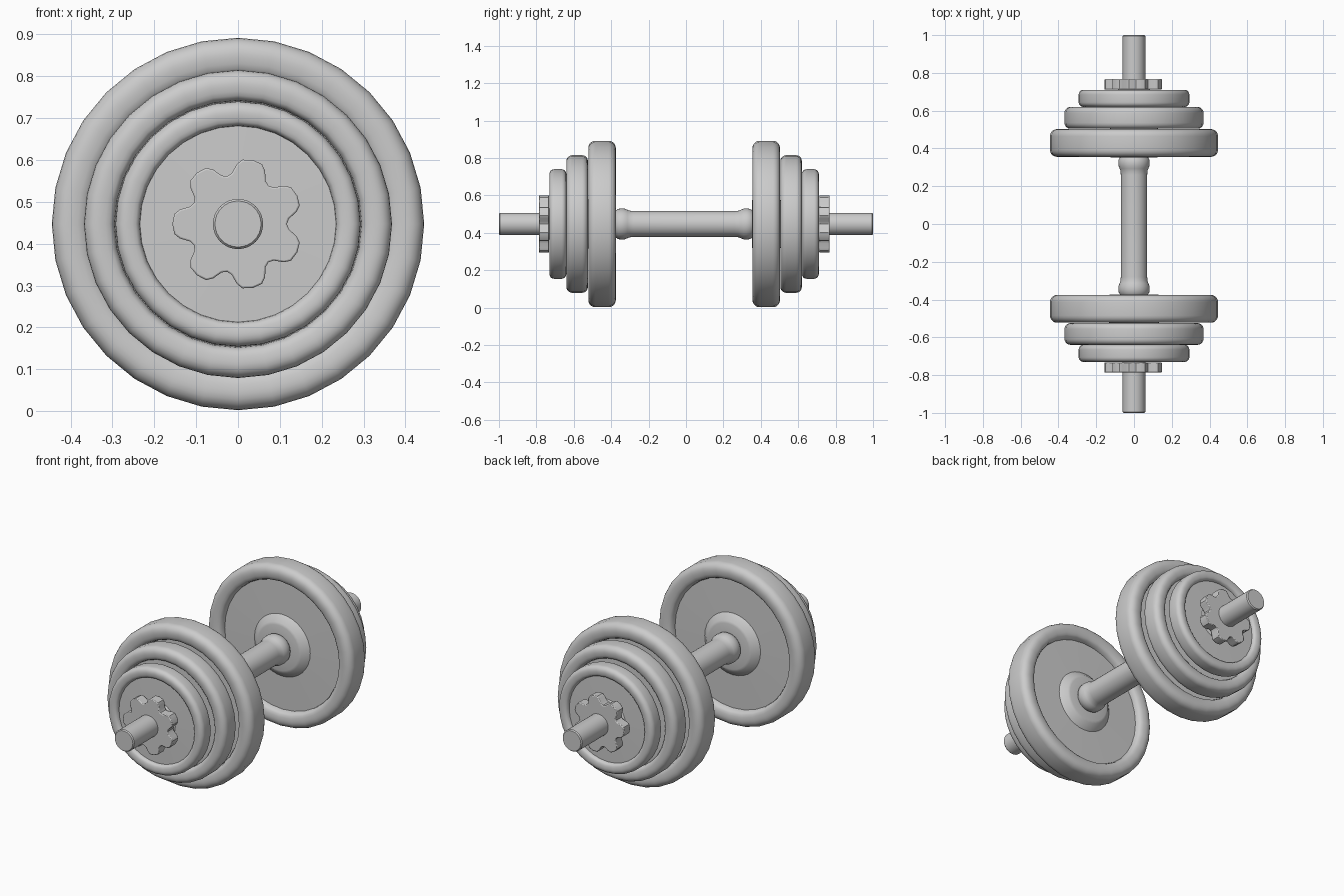
import bpy, bmesh
from math import sin, cos, pi, radians

if "Cube" in bpy.data.objects:
    bpy.data.objects.remove(bpy.data.objects["Cube"])

ZC = 0.447      # height of the bar axis
SHIFT = -0.01   # the plate stack sits slightly toward the front


def finish(bm, name, angle=35):
    bmesh.ops.remove_doubles(bm, verts=bm.verts, dist=1e-5)
    bmesh.ops.recalc_face_normals(bm, faces=bm.faces)
    mesh = bpy.data.meshes.new(name)
    bm.to_mesh(mesh)
    bm.free()
    ob = bpy.data.objects.new(name, mesh)
    bpy.context.collection.objects.link(ob)
    ob.location.z = ZC
    bpy.ops.object.select_all(action='DESELECT')
    ob.select_set(True)
    bpy.context.view_layer.objects.active = ob
    bpy.ops.object.shade_smooth_by_angle(angle=radians(angle))
    return ob


def lathe(name, profile, y=0.0, closed=False, n=32):
    """Revolve (radius, y) points around the bar axis."""
    bm = bmesh.new()
    rings = [[bm.verts.new((r * sin(2 * pi * i / n), y + h, r * cos(2 * pi * i / n)))
              for i in range(n)] for r, h in profile]
    pairs = list(zip(rings, rings[1:]))
    if closed:
        pairs.append((rings[-1], rings[0]))
    else:
        bm.faces.new(rings[0])
        bm.faces.new(rings[-1])
    for a, b in pairs:
        for i in range(n):
            j = (i + 1) % n
            bm.faces.new((a[i], a[j], b[j], b[i]))
    return finish(bm, name)


def plate(name, R, t, y):
    """Weight plate: rounded rim, recessed web and raised hub on both faces."""
    h = t / 2
    c = 0.085 * R                       # rim rounding
    half = [(0.061, h * 1.03), (0.28 * R, h * 1.03), (0.31 * R, h * 0.98),
            (0.385 * R, h * 0.55), (0.80 * R, h * 0.5), (0.805 * R, h * 0.68)]
    for k in range(5):                  # inner rounding of the rim
        a = pi - k * pi / 8
        half.append((0.81 * R + c + c * cos(a), h - 0.27 * h * (1 - sin(a))))
    for k in range(6):                  # outer rounding of the rim
        a = pi / 2 - k * pi / 10
        half.append((R - c + c * cos(a), h - c * (1 - sin(a))))
    full = half + [(r, -v) for r, v in reversed(half)]
    return lathe(name, full, y, closed=True)


def star_nut(name, y0, y1):
    """Seven-lobed spin lock nut."""
    lobe = [(-25.7, .117), (-20, .122), (-14, .143), (-9, .154),
            (0, .157), (9, .154), (14, .143), (20, .122)]
    bm = bmesh.new()
    pts = [(r * cos(pi + radians(a) + k * 2 * pi / 7), r * sin(pi + radians(a) + k * 2 * pi / 7))
           for k in range(7) for a, r in lobe]
    rings = [[bm.verts.new((x, y, z)) for x, z in pts] for y in (y0, y1)]
    for ring in rings:
        bm.faces.new(ring)
    for i in range(len(pts)):
        j = (i + 1) % len(pts)
        bm.faces.new((rings[0][i], rings[0][j], rings[1][j], rings[1][i]))
    ob = finish(bm, name)
    mod = ob.modifiers.new("edge_rounding", 'BEVEL')
    mod.width = 0.004
    mod.segments = 2
    mod.limit_method = 'ANGLE'
    mod.angle_limit = radians(60)
    return ob


# bar with small end chamfers
lathe("bar", [(0.055, -1), (0.06, -0.994), (0.06, 0.994), (0.055, 1)])

# grip sleeve with flared collars
flare = [(0.074, 0.363), (0.081, 0.352), (0.083, 0.335), (0.082, 0.318),
         (0.076, 0.303), (0.071, 0.29), (0.07, 0.27)]
lathe("grip_sleeve", flare + [(r, -v) for r, v in reversed(flare)], SHIFT)

# plates and lock nuts at both ends
for side, s in (("front", -1), ("back", 1)):
    plate(f"large_plate_{side}", 0.445, 0.147, SHIFT + s * 0.439)
    plate(f"medium_plate_{side}", 0.368, 0.115, SHIFT + s * 0.572)
    plate(f"small_plate_{side}", 0.293, 0.09, SHIFT + s * 0.675)
    star_nut(f"lock_nut_{side}", SHIFT + s * 0.722, SHIFT + s * 0.777)
